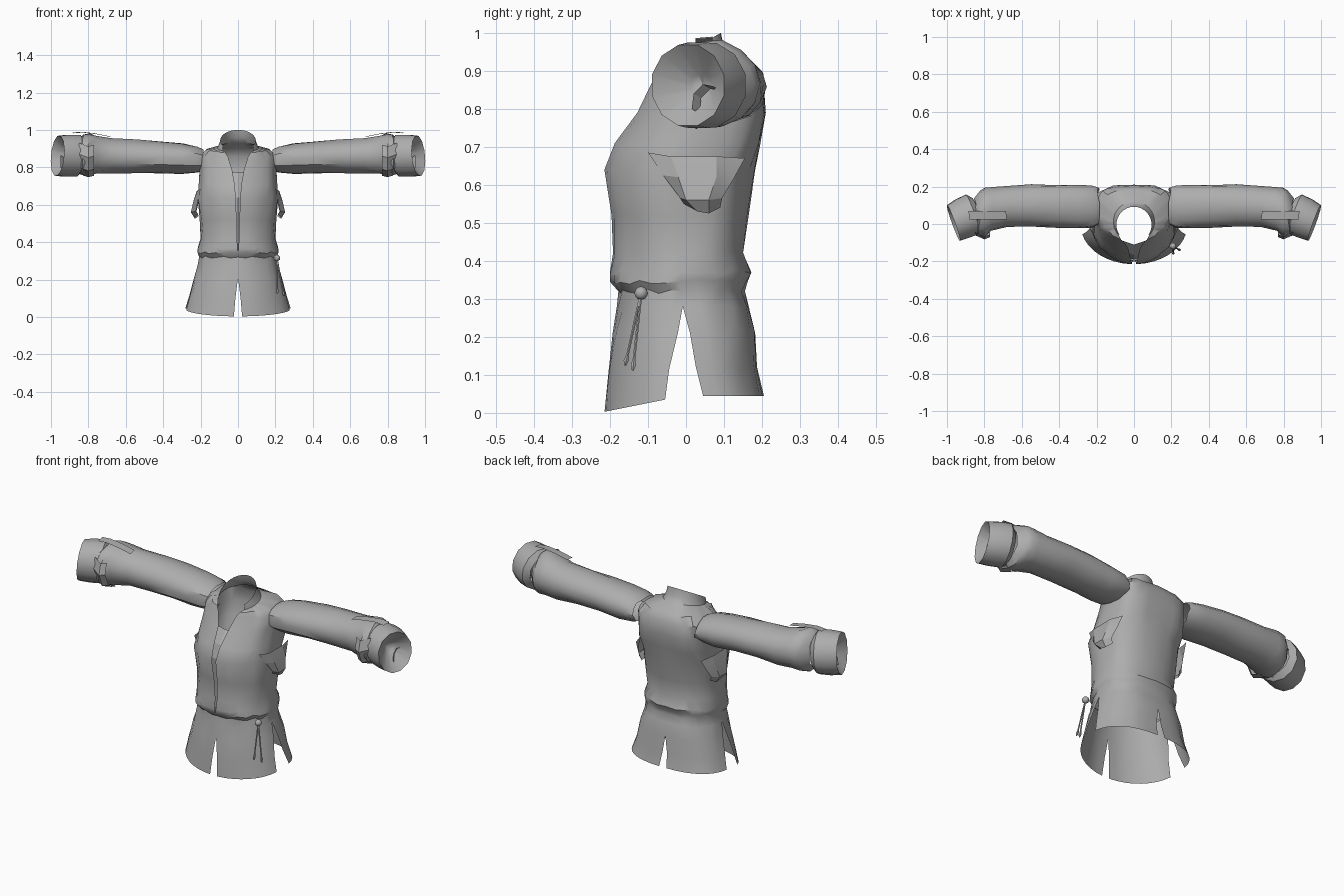
import bpy, bmesh, random
from math import sin, cos, pi, asin, radians, copysign
from mathutils import Vector

random.seed(4)
cube = bpy.data.objects.get("Cube")
if cube:
    bpy.data.objects.remove(cube)

cloth = bpy.data.materials.new("grey_cloth")
cloth.use_nodes = True
GREY = (0.42, 0.42, 0.42, 1)
cloth.diffuse_color = GREY
cloth.node_tree.nodes["Principled BSDF"].inputs["Base Color"].default_value = GREY


def finish(name, bm, mirror=False, angle=35, recalc=True):
    """Turn a bmesh into a named object, mirrored over x if asked."""
    if mirror:
        half = bmesh.ops.duplicate(bm, geom=bm.verts[:] + bm.edges[:] + bm.faces[:])["geom"]
        for v in (g for g in half if isinstance(g, bmesh.types.BMVert)):
            v.co.x *= -1
        bmesh.ops.reverse_faces(bm, faces=[g for g in half if isinstance(g, bmesh.types.BMFace)])
    bmesh.ops.remove_doubles(bm, verts=bm.verts[:], dist=0.0015)
    if recalc:
        bmesh.ops.recalc_face_normals(bm, faces=bm.faces[:])
    mesh = bpy.data.meshes.new(name)
    bm.to_mesh(mesh)
    bm.free()
    mesh.materials.append(cloth)
    ob = bpy.data.objects.new(name, mesh)
    bpy.context.collection.objects.link(ob)
    bpy.ops.object.select_all(action="DESELECT")
    ob.select_set(True)
    bpy.context.view_layer.objects.active = ob
    bpy.ops.object.shade_smooth_by_angle(angle=radians(angle))
    return ob


def loft(bm, rows, closed=False):
    """Skin a list of equally long point rows."""
    grid = [[bm.verts.new(p) for p in row] for row in rows]
    n = len(rows[0])
    for a, b in zip(grid, grid[1:]):
        for i in range(n if closed else n - 1):
            j = (i + 1) % n
            bm.faces.new((a[i], a[j], b[j], b[i]))


def sheet(name, rows):
    bm = bmesh.new()
    loft(bm, [[Vector(p) for p in row] for row in rows])
    return finish(name, bm, mirror=True, angle=20)


# Coat body: height, half width, front y, back y, front gap, side gap, back gap, front drop
RINGS = [
    (0.045, 0.285, -0.215, 0.205, 0.022, 0.05, 0.022, 0.042),
    (0.12, 0.26, -0.205, 0.187, 0.014, 0.035, 0.014, 0.02),
    (0.21, 0.235, -0.193, 0.182, 0, 0.016, 0, 0),
    (0.28, 0.215, -0.182, 0.165, 0, 0, 0, 0),
    (0.32, 0.208, -0.178, 0.155, 0, 0, 0, 0),
    (0.345, 0.216, -0.2, 0.162, 0, 0, 0, 0),
    (0.37, 0.215, -0.2, 0.172, 0.003, 0, 0, 0),
    (0.42, 0.2, -0.192, 0.15, 0.005, 0, 0, 0),
    (0.52, 0.205, -0.196, 0.165, 0.008, 0, 0, 0),
    (0.64, 0.215, -0.215, 0.182, 0.012, 0, 0, 0),
    (0.71, 0.21, -0.188, 0.196, 0.018, 0, 0, 0),
    (0.79, 0.205, -0.13, 0.21, 0.032, 0, 0, 0),
    (0.86, 0.205, -0.1, 0.205, 0.055, 0, 0, 0),
    (0.9, 0.17, -0.095, 0.18, 0.07, 0, 0, 0.02),
    (0.93, 0.11, -0.095, 0.12, 0.08, 0, 0, 0.05),
    (0.96, 0.1, -0.1, 0.1, 0.082, 0, 0, 0.07),
    (1.0, 0.094, -0.1, 0.092, 0.078, 0, 0, 0.11),
]


def power_for(z, front):
    """The front is rounded; the back is flatter, most of all at the shoulders."""
    if front or z > 0.92:
        return 1.0
    return 0.6 if z > 0.7 else 0.8


def angle_for(gap, radius, power):
    return asin((gap / radius) ** (1 / power)) if gap else 0


def body_point(ring, t, power, jitter):
    z, hw, yf, yb, *_, drop = ring
    c = cos(t)
    x = hw * max(sin(t), 0) ** power
    y = (yf + yb) / 2 - (yb - yf) / 2 * copysign(abs(c) ** power, c)
    z -= drop * (1 + c) / 2 if z > 0.5 else drop * max(c, 0)
    if jitter:
        x += random.uniform(-jitter, jitter)
        y += random.uniform(-jitter, jitter)
        z += random.uniform(-jitter, jitter) * 1.5
    return Vector((x, y, z))


bm = bmesh.new()
STEPS = 8
for front in (True, False):
    rows = []
    for k, ring in enumerate(RINGS):
        power = power_for(ring[0], front)
        side = angle_for(ring[5], (ring[3] - ring[2]) / 2, power)
        if front:
            t0, t1 = angle_for(ring[4], ring[1], power), pi / 2 - side
        else:
            t0, t1 = pi / 2 + side, pi - angle_for(ring[6], ring[1], power)
        row = []
        for i in range(STEPS + 1):
            inner = 0 < i < STEPS and 0 < k < len(RINGS) - 3
            row.append(body_point(ring, t0 + (t1 - t0) * i / STEPS, power, 0.004 if inner else 0))
        rows.append(row)
    loft(bm, rows)
finish("coat_body", bm, mirror=True)

# Inner panel behind the front opening
sheet("inner_panel", [[(0, y, z), (0.06, y + 0.02, z)]
                      for y, z in ((-0.165, 0.35), (-0.175, 0.5), (-0.19, 0.64), (-0.165, 0.71), (-0.11, 0.775))])

# Sleeves: x, centre y, centre z, radius y, radius z
SLEEVE = [
    (0.19, 0.095, 0.837, 0.1, 0.062), (0.225, 0.093, 0.842, 0.115, 0.072),
    (0.3, 0.094, 0.847, 0.118, 0.082), (0.42, 0.095, 0.854, 0.117, 0.086),
    (0.55, 0.096, 0.858, 0.113, 0.09), (0.68, 0.095, 0.861, 0.11, 0.097),
    (0.76, 0.08, 0.866, 0.118, 0.107), (0.8, 0.065, 0.866, 0.13, 0.116),
    (0.825, 0.057, 0.865, 0.125, 0.11), (0.85, 0.05, 0.865, 0.09, 0.085),
]
bm = bmesh.new()
rows = []
for x, y, z, ry, rz in SLEEVE:
    row = []
    for i in range(14):
        a = 2 * pi * i / 14
        wrinkle = random.uniform(0.96, 1.04)
        row.append(Vector((x + random.uniform(-0.008, 0.008), y + ry * wrinkle * cos(a), z + rz * wrinkle * sin(a))))
    rows.append(row)
loft(bm, rows, closed=True)
finish("sleeves", bm, mirror=True)

# Cuffs turned slightly forward, each with a hollow mouth
CUFF = [
    (0.835, 0.06, 0.085, 0.085), (0.86, 0.053, 0.114, 0.115),
    (0.915, 0.03, 0.112, 0.116), (0.965, 0.005, 0.104, 0.11),
    (0.9, 0.04, 0.03, 0.03), (0.88, 0.045, 0.001, 0.001),
]
bm = bmesh.new()
rows = []
for x, y, rv, rz in CUFF:
    rows.append([Vector((x + 0.34 * rv * cos(a) - 0.08 * rz * sin(a), y + 0.94 * rv * cos(a), 0.862 + rz * sin(a)))
                 for a in (2 * pi * (i + 0.5) / 12 for i in range(12))])
loft(bm, rows, closed=True)
finish("cuffs", bm, mirror=True, recalc=False)

# Strap lying on each cuff, a loose fold below it and a hook in the mouth
sheet("cuff_straps", [[(x, 0.025, z), (x + 0.005, 0.07, z + 0.004)]
                      for x, z in ((0.68, 0.962), (0.76, 0.978), (0.83, 0.986), (0.88, 0.982))])
sheet("cuff_folds", [[(0.77, y, z), (0.8, y - 0.012, z - 0.008), (0.85, y + 0.01, z + 0.01)]
                     for y, z in ((-0.055, 0.92), (-0.07, 0.86), (-0.04, 0.79), (0.04, 0.755))])
sheet("cuff_hooks", [[(0.95, y, z), (0.93, y + 0.02, z - 0.012)]
                     for y, z in ((0.015, 0.8), (0.02, 0.84), (0.045, 0.865), (0.07, 0.86))])

# Underarm gussets leaning out below the armholes
sheet("underarm_gussets", [
    [(0.2, -0.1, 0.685), (0.218, -0.04, 0.675), (0.22, 0.08, 0.675), (0.2, 0.155, 0.67)],
    [(0.213, -0.06, 0.625), (0.238, -0.02, 0.62), (0.238, 0.08, 0.62), (0.21, 0.125, 0.615)],
    [(0.225, -0.015, 0.565), (0.252, 0.0, 0.56), (0.25, 0.06, 0.56), (0.222, 0.095, 0.565)],
    [(0.212, -0.005, 0.55), (0.23, 0.03, 0.53), (0.23, 0.06, 0.525), (0.21, 0.09, 0.54)],
])

# Knot with two hanging cords on the left hip
bm = bmesh.new()
KNOT = Vector((0.208, -0.118, 0.315))
bmesh.ops.create_icosphere(bm, subdivisions=2, radius=0.018)
bmesh.ops.translate(bm, verts=bm.verts[:], vec=KNOT)
for end in (Vector((0.21, -0.16, 0.125)), Vector((0.245, -0.14, 0.112))):
    rows = []
    for f, r in ((0, 0.004), (0.85, 0.004), (0.93, 0.008), (1, 0.003)):
        p = KNOT.lerp(end, f)
        rows.append([p + Vector((r * cos(a), r * sin(a), 0)) for a in (pi * i / 3 for i in range(6))])
    loft(bm, rows, closed=True)
finish("hip_tassel", bm)
